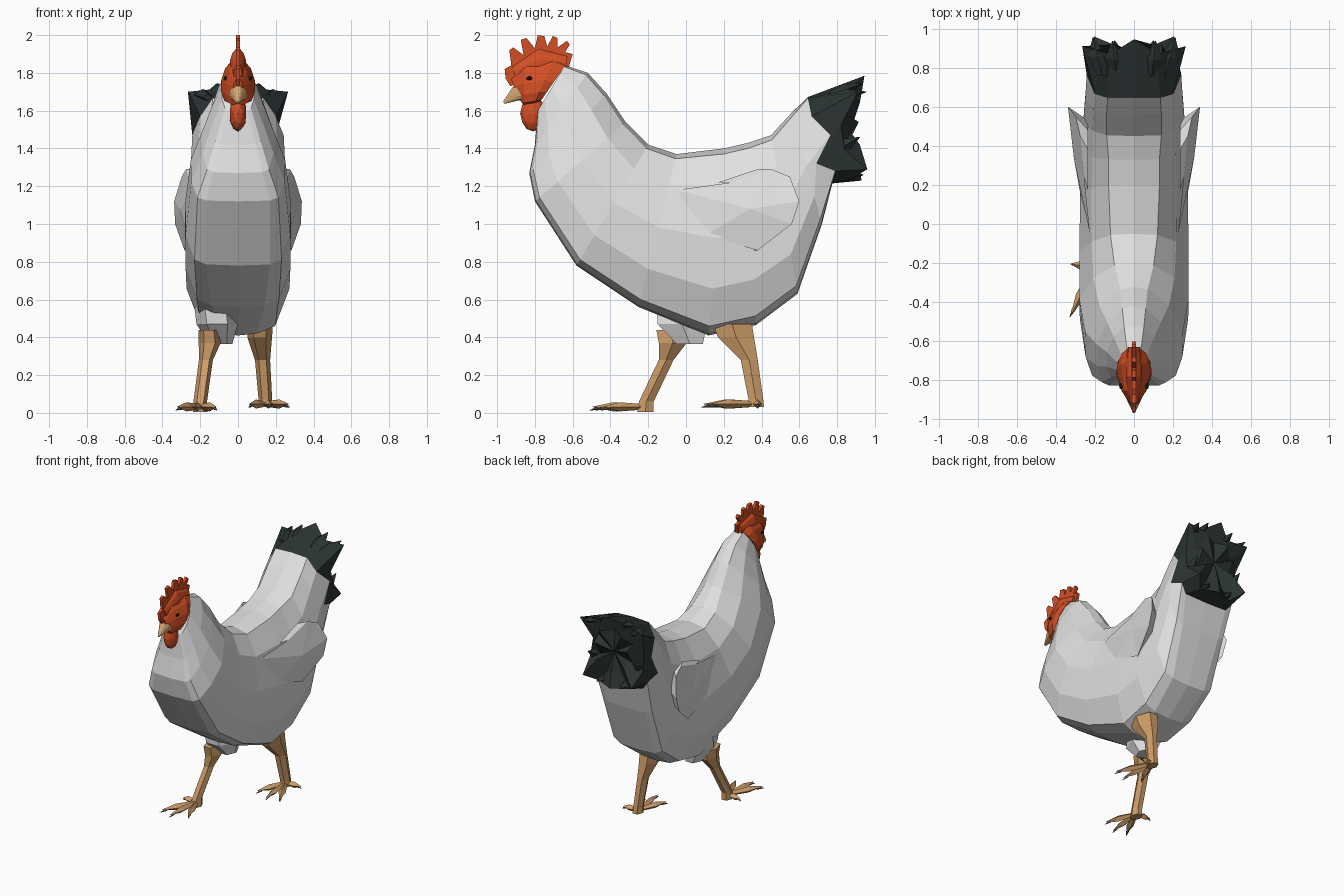
import bpy, bmesh, math
from mathutils import Vector


def material(name, rgb):
    m = bpy.data.materials.new(name)
    m.diffuse_color = (*rgb, 1)
    return m


WHITE = material("white_feather", (0.75, 0.75, 0.75))
BLACK = material("dark_feather", (0.025, 0.035, 0.034))
RED = material("red_skin", (0.65, 0.078, 0.018))
TAN = material("tan_leg", (0.62, 0.34, 0.14))
HORN = material("beak_horn", (0.66, 0.39, 0.17))
CLAW = material("grey_claw", (0.16, 0.14, 0.12))
EYE = material("eye_dark", (0.02, 0.015, 0.015))


def finish(name, bm, mat):
    bmesh.ops.recalc_face_normals(bm, faces=bm.faces)
    me = bpy.data.meshes.new(name)
    bm.to_mesh(me)
    bm.free()
    me.materials.append(mat)
    ob = bpy.data.objects.new(name, me)
    bpy.context.collection.objects.link(ob)
    return ob


def add_loft(bm, rings, start=True, end=True):
    rows = [[bm.verts.new(p) for p in r] for r in rings]
    n = len(rows[0])
    for a, b in zip(rows, rows[1:]):
        for i in range(n):
            j = (i + 1) % n
            bm.faces.new((a[i], a[j], b[j], b[i]))
    if start:
        bm.faces.new(rows[0])
    if end:
        bm.faces.new(rows[-1])
    return rows


def mirrored(half):
    """Close a half ring whose first and last points lie on x = 0."""
    return half + [(-x, y, z) for x, y, z in reversed(half[1:-1])]


def section(ty, tz, by, bz, wt, w, wb):
    """Ring running from a back-line point to a belly-line point."""
    half = [(0, 0), (wt, 0.03), (wt * 0.4 + w * 0.6, 0.2), (w, 0.48), (w * 0.99, 0.75),
            (w * 0.55 + wb * 0.45, 0.95), (wb, 0.99), (0, 1)]
    return mirrored([(x, ty + (by - ty) * t, tz + (bz - tz) * t) for x, t in half])


def section_loft(name, table, mat):
    bm = bmesh.new()
    add_loft(bm, [section(*s) for s in table])
    return finish(name, bm, mat)


def limb(name, rows, mat, n=6):
    """Rows: x, y, z, x radius, y radius."""
    bm = bmesh.new()
    add_loft(bm, [[(x + rx * math.cos(math.tau * k / n), y + ry * math.sin(math.tau * k / n), z)
                   for k in range(n)] for x, y, z, rx, ry in rows])
    return finish(name, bm, mat)


def add_spike(bm, base, tip, side, wide, thick, mid=0.5):
    """Leaf-shaped four-sided spike, widest part way along."""
    base, tip, side = Vector(base), Vector(tip), Vector(side)
    up = (tip - base).cross(side).normalized()

    def ring(t, s):
        c = base.lerp(tip, t)
        return [c + side * wide * s, c + up * thick * s, c - side * wide * s, c - up * thick * s]
    add_loft(bm, [ring(0, 0.6), ring(mid, 1), ring(1, 0.04)])


def ball(name, loc, radii, mat, sub=1):
    bm = bmesh.new()
    bmesh.ops.create_icosphere(bm, subdivisions=sub, radius=1)
    bmesh.ops.scale(bm, vec=radii, verts=bm.verts)
    bmesh.ops.translate(bm, vec=loc, verts=bm.verts)
    return finish(name, bm, mat)


# Body, neck and rump in one sweep, ending at the ragged edge of the tail
TAIL_EDGE = mirrored([(0, 0.645, 1.672), (0.135, 0.645, 1.665), (0.20, 0.665, 1.57), (0.242, 0.765, 1.47),
                      (0.245, 0.69, 1.32), (0.225, 0.79, 1.28), (0.18, 0.775, 1.22), (0, 0.775, 1.215)])
bm = bmesh.new()
add_loft(bm, [section(*s) for s in [
    (-0.64, 1.84, -0.785, 1.60, 0.035, 0.085, 0.05),
    (-0.52, 1.80, -0.80, 1.42, 0.05, 0.14, 0.095),
    (-0.42, 1.69, -0.83, 1.27, 0.06, 0.19, 0.13),
    (-0.32, 1.54, -0.80, 1.12, 0.07, 0.25, 0.17),
    (-0.20, 1.42, -0.58, 0.78, 0.10, 0.28, 0.17),
    (-0.05, 1.37, -0.25, 0.56, 0.12, 0.28, 0.14),
    (0.20, 1.40, 0.12, 0.41, 0.13, 0.275, 0.10),
    (0.33, 1.43, 0.37, 0.465, 0.13, 0.27, 0.12),
    (0.45, 1.47, 0.59, 0.63, 0.14, 0.26, 0.14),
    (0.56, 1.59, 0.72, 1.00, 0.14, 0.25, 0.16)]] + [TAIL_EDGE], end=False)
finish("body", bm, WHITE)

# Tail: one jagged shell, feather tips alternating with hollows
bm = bmesh.new()
rim = [(0, 0.945, 1.785), (0.12, 0.87, 1.715), (0.265, 0.91, 1.70), (0.215, 0.82, 1.52),
       (0.225, 0.84, 1.39), (0.205, 0.96, 1.29), (0.13, 0.87, 1.235), (0, 0.93, 1.23)]
inner = [(0, 0.86, 1.66), (0.09, 0.92, 1.64), (0.15, 0.85, 1.58), (0.14, 0.915, 1.54),
         (0.13, 0.84, 1.43), (0.11, 0.92, 1.42), (0.07, 0.86, 1.32), (0, 0.91, 1.34)]
last = add_loft(bm, [TAIL_EDGE, mirrored(rim), mirrored(inner)], False, False)[-1]
hub = bm.verts.new((0, 0.87, 1.49))
for a, b in zip(last, last[1:] + last[:1]):
    bm.faces.new((a, b, hub))
# extra pointed feathers along the top and lower edges
for x in (-1, 1):
    add_spike(bm, (x * 0.09, 0.76, 1.68), (x * 0.11, 0.935, 1.745), (1, 0, 0), 0.05, 0.03)
    add_spike(bm, (x * 0.16, 0.76, 1.67), (x * 0.21, 0.955, 1.70), (1, 0, 0), 0.05, 0.03)
    add_spike(bm, (x * 0.08, 0.78, 1.26), (x * 0.10, 0.94, 1.26), (1, 0, 0), 0.05, 0.03)
    add_spike(bm, (x * 0.18, 0.76, 1.37), (x * 0.19, 0.92, 1.46), (1, 0, 0), 0.04, 0.04)
finish("tail", bm, BLACK)

# Wings: flared plates hugging the flanks (outer x, y, z), open on the body side
WING = [(0.225, -0.05, 1.18), (0.255, 0.24, 1.22), (0.275, 0.45, 1.29), (0.298, 0.55, 1.25),
        (0.338, 0.60, 1.12), (0.333, 0.56, 1.00), (0.283, 0.38, 0.86), (0.265, 0.10, 0.94)]
for s, side in ((1, "right"), (-1, "left")):
    bm = bmesh.new()
    outer = [bm.verts.new((s * x, y, z)) for x, y, z in WING]
    inner = [bm.verts.new((s * 0.235, y - 0.07, z)) for x, y, z in WING]
    hub = bm.verts.new((s * 0.308, 0.34, 1.08))
    for i in range(8):
        j = (i + 1) % 8
        bm.faces.new((outer[i], outer[j], hub))
        if 1 <= i <= 5:
            bm.faces.new((outer[i], inner[i], inner[j], outer[j]))
    finish(side + "_wing", bm, WHITE)

# Head, beak, wattle and eyes
section_loft("head", [
    (-0.635, 1.845, -0.77, 1.65, 0.035, 0.08, 0.04),
    (-0.70, 1.87, -0.80, 1.64, 0.035, 0.09, 0.05),
    (-0.85, 1.85, -0.86, 1.63, 0.025, 0.062, 0.03),
    (-0.925, 1.77, -0.90, 1.69, 0.01, 0.025, 0.015)], RED)
section_loft("beak", [
    (-0.82, 1.735, -0.83, 1.65, 0.02, 0.06, 0.03),
    (-0.90, 1.75, -0.885, 1.655, 0.015, 0.04, 0.025),
    (-0.968, 1.648, -0.96, 1.636, 0.003, 0.006, 0.003)], HORN)
ball("wattle", (0, -0.81, 1.585), (0.046, 0.068, 0.095), RED, 2)
for s, side in ((1, "right"), (-1, "left")):
    ball(side + "_eye", (s * 0.067, -0.83, 1.772), (0.01, 0.018, 0.012), EYE)

# Comb: thin plate with blunt lobes
COMB = [(-0.93, 1.73), (-0.955, 1.77), (-0.96, 1.82), (-0.925, 1.84), (-0.935, 1.92), (-0.915, 1.935),
        (-0.86, 1.895), (-0.875, 1.975), (-0.845, 1.985), (-0.80, 1.93), (-0.785, 2.0), (-0.75, 1.995),
        (-0.735, 1.94), (-0.705, 1.995), (-0.68, 1.985), (-0.68, 1.935), (-0.63, 1.97), (-0.615, 1.95),
        (-0.64, 1.91), (-0.60, 1.90), (-0.62, 1.83), (-0.75, 1.80)]
bm = bmesh.new()
add_loft(bm, [[(x, y, z) for y, z in COMB] for x in (-0.011, 0.011)])
finish("comb", bm, RED)
section_loft("comb_base", [
    (-0.63, 1.89, -0.63, 1.82, 0.012, 0.03, 0.035),
    (-0.78, 1.93, -0.78, 1.80, 0.012, 0.042, 0.05),
    (-0.92, 1.84, -0.90, 1.76, 0.008, 0.022, 0.02)], RED)

# Legs: left one strides forward
limb("left_thigh", [(-0.12, 0.0, 0.56, 0.11, 0.18), (-0.11, -0.02, 0.47, 0.11, 0.15),
                    (-0.09, 0.02, 0.365, 0.06, 0.08)], WHITE)
limb("left_leg", [(-0.155, -0.075, 0.44, 0.055, 0.095), (-0.15, -0.07, 0.37, 0.058, 0.085),
                  (-0.17, -0.105, 0.28, 0.037, 0.045), (-0.2, -0.21, 0.06, 0.036, 0.045),
                  (-0.2, -0.215, 0.005, 0.038, 0.05)], TAN)
limb("right_leg", [(0.115, 0.245, 0.47, 0.07, 0.12), (0.115, 0.265, 0.40, 0.065, 0.11),
                   (0.13, 0.335, 0.28, 0.04, 0.052), (0.145, 0.37, 0.07, 0.036, 0.045),
                   (0.145, 0.37, 0.03, 0.038, 0.05)], TAN)

# Feet: splayed toes with grey claws
for s, side, ax, ay, z in ((-1, "left", -0.2, -0.22, 0.032), (1, "right", 0.145, 0.37, 0.047)):
    toes, claws = bmesh.new(), bmesh.new()
    for dx, dy in ((0.13, -0.26), (0.03, -0.29), (-0.09, -0.23), (0.125, 0.015)):
        d = Vector((s * dx, dy, 0))
        a = Vector((ax, ay, z))
        across = Vector((-d.y, d.x, 0)).normalized()
        add_spike(toes, a, a + d * 0.95, across, 0.025, 0.024, 0.6)
        add_spike(claws, a + d * 0.75, a + d + Vector((0, 0, -0.018)), across, 0.011, 0.012, 0.3)
    finish(side + "_toes", toes, TAN)
    finish(side + "_claws", claws, CLAW)
